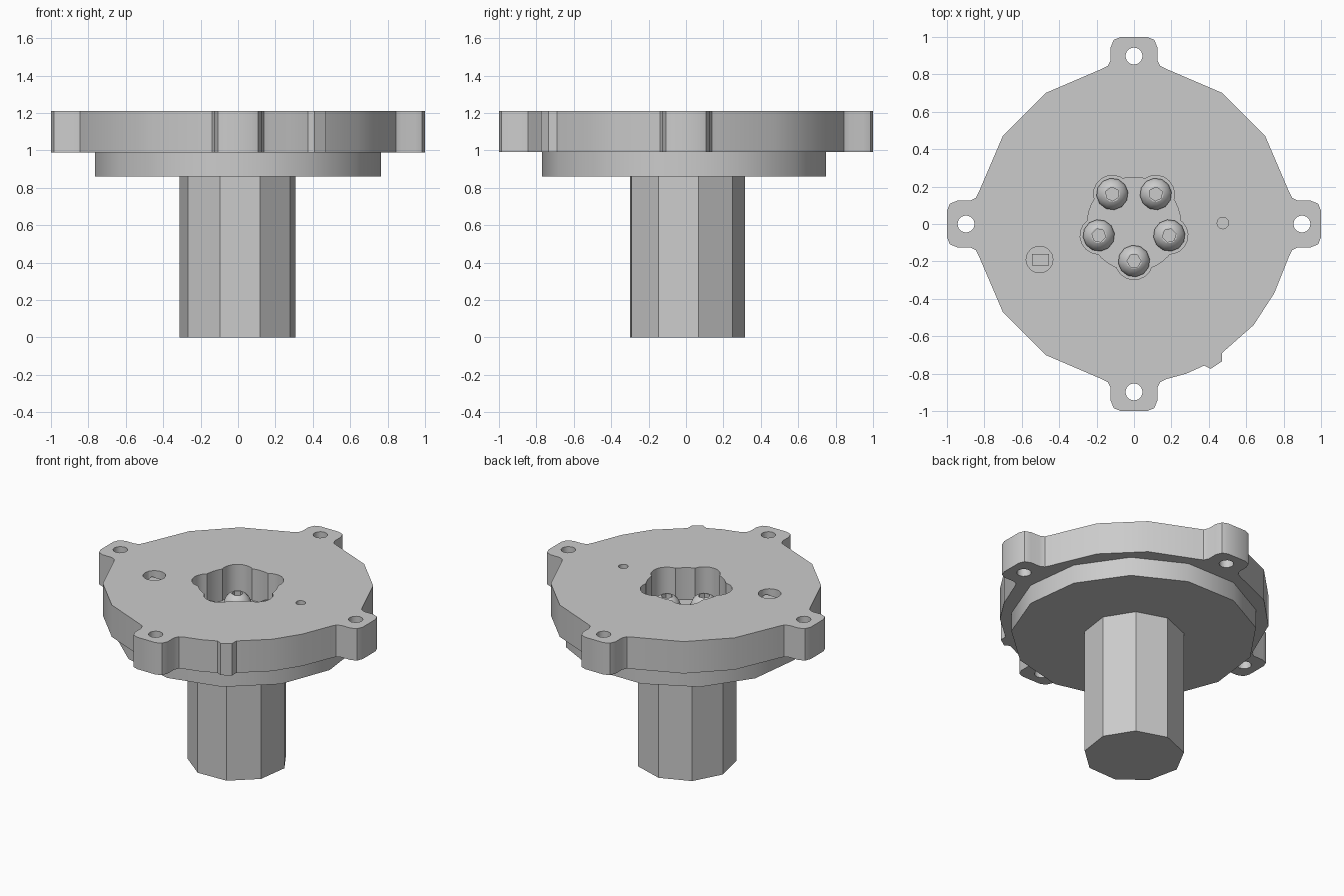
import bpy, bmesh, math
from math import cos, sin, pi, radians

cube = bpy.data.objects.get("Cube")
if cube:
    bpy.data.objects.remove(cube, do_unlink=True)

grey = bpy.data.materials.new("grey_metal")
grey.use_nodes = True
grey.diffuse_color = (0.6, 0.6, 0.6, 1)
grey.node_tree.nodes["Principled BSDF"].inputs["Base Color"].default_value = (0.6, 0.6, 0.6, 1)


def ring(r, n, x=0, y=0, start=0):
    return [(x + r * cos(radians(start) + 2 * pi * i / n),
             y + r * sin(radians(start) + 2 * pi * i / n)) for i in range(n)]


def loft(name, rings):
    """Join a stack of (outline, height) rings into a closed solid."""
    bm = bmesh.new()
    loops = [[bm.verts.new((x, y, z)) for x, y in pts] for pts, z in rings]
    n = len(loops[0])
    for low, high in zip(loops, loops[1:]):
        for i in range(n):
            j = (i + 1) % n
            bm.faces.new((low[i], low[j], high[j], high[i]))
    bm.faces.new(loops[0][::-1])
    bm.faces.new(loops[-1])
    mesh = bpy.data.meshes.new(name)
    bm.to_mesh(mesh)
    bm.free()
    mesh.materials.append(grey)
    obj = bpy.data.objects.new(name, mesh)
    bpy.context.collection.objects.link(obj)
    return obj


def prism(name, pts, z0, z1):
    return loft(name, [(pts, z0), (pts, z1)])


def activate(obj):
    bpy.ops.object.select_all(action="DESELECT")
    obj.select_set(True)
    bpy.context.view_layer.objects.active = obj


def cut(obj, pts, z0, z1):
    tool = prism("cutter", pts, z0, z1)
    tool.hide_render = True
    mod = obj.modifiers.new("cut", "BOOLEAN")
    mod.operation = "DIFFERENCE"
    mod.solver = "EXACT"
    mod.object = tool
    activate(obj)
    bpy.ops.object.modifier_apply(modifier=mod.name)
    bpy.data.objects.remove(tool, do_unlink=True)


def smooth(obj, angle=32):
    activate(obj)
    bpy.ops.object.shade_smooth_by_angle(angle=radians(angle))


BASE, TOP = 0.99, 1.21

# Nine-sided shaft and the disc under the flange
prism("shaft", ring(0.315, 9, start=12), 0, 0.86)
smooth(prism("lower_disc", ring(0.77, 13, start=-90), 0.86, BASE))

# Flange outline: four rounded tabs joined by faceted arcs
half_tab = [(0.83, -0.17), (0.845, -0.14), (0.875, -0.125),
            (0.945, -0.125), (0.985, -0.108), (1.0, -0.07)]
tab = half_tab + [(u, -v) for u, v in reversed(half_tab)]
notched_side = [(0.28, -0.80), (0.375, -0.757), (0.41, -0.775), (0.47, -0.735),
                (0.47, -0.69), (0.64, -0.54), (0.75, -0.37)]
outline = []
for k in range(4):
    c, s = cos(k * pi / 2), sin(k * pi / 2)
    outline += [(u * c - v * s, u * s + v * c) for u, v in tab]
    if k == 3:
        outline += notched_side
    else:
        for a in (34, 56):
            t = radians(a) + k * pi / 2
            outline.append((0.845 * cos(t), 0.845 * sin(t)))
flange = prism("flange", outline, BASE, TOP)

# Bolt holes, pin hole, and the central pocket with five lobes
for k in range(4):
    t = k * pi / 2
    cut(flange, ring(0.046, 12, 0.898 * cos(t), 0.898 * sin(t)), 0.9, 1.3)
cut(flange, ring(0.031, 12, 0.475, 0.005), 1.13, 1.3)
seats = [(0.198 * cos(radians(a)), 0.198 * sin(radians(a))) for a in range(-90, 270, 72)]
cut(flange, ring(0.25, 40, start=2), 0.9, 1.3)
for x, y in seats:
    cut(flange, ring(0.1, 18, x, y, 5), 0.9, 1.3)

# Keyhole recess: round well with a narrow slot
cut(flange, ring(0.072, 14, -0.505, -0.19), 1.1, 1.3)
slot = [(-0.5, -0.225), (-0.5, -0.158), (-0.71, -0.158), (-0.73, -0.175),
        (-0.73, -0.208), (-0.71, -0.225)]
cut(flange, slot[::-1], 1.15, 1.3)
smooth(flange)
block = [(-0.545, -0.222), (-0.455, -0.222), (-0.455, -0.16), (-0.545, -0.16)]
prism("keyhole_block", block, 1.1, 1.18)

# Domed screws with hexagonal sockets
dome = [(0.085, 0), (0.085, 0.015), (0.074, 0.04), (0.055, 0.06), (0.042, 0.068)]
for i, (x, y) in enumerate(seats):
    screw = loft(f"screw_{i + 1}", [(ring(r, 12, x, y, 7), BASE + h) for r, h in dome])
    cut(screw, ring(0.037, 6, x, y, 72 * i), BASE + 0.025, 1.2)
    smooth(screw)
